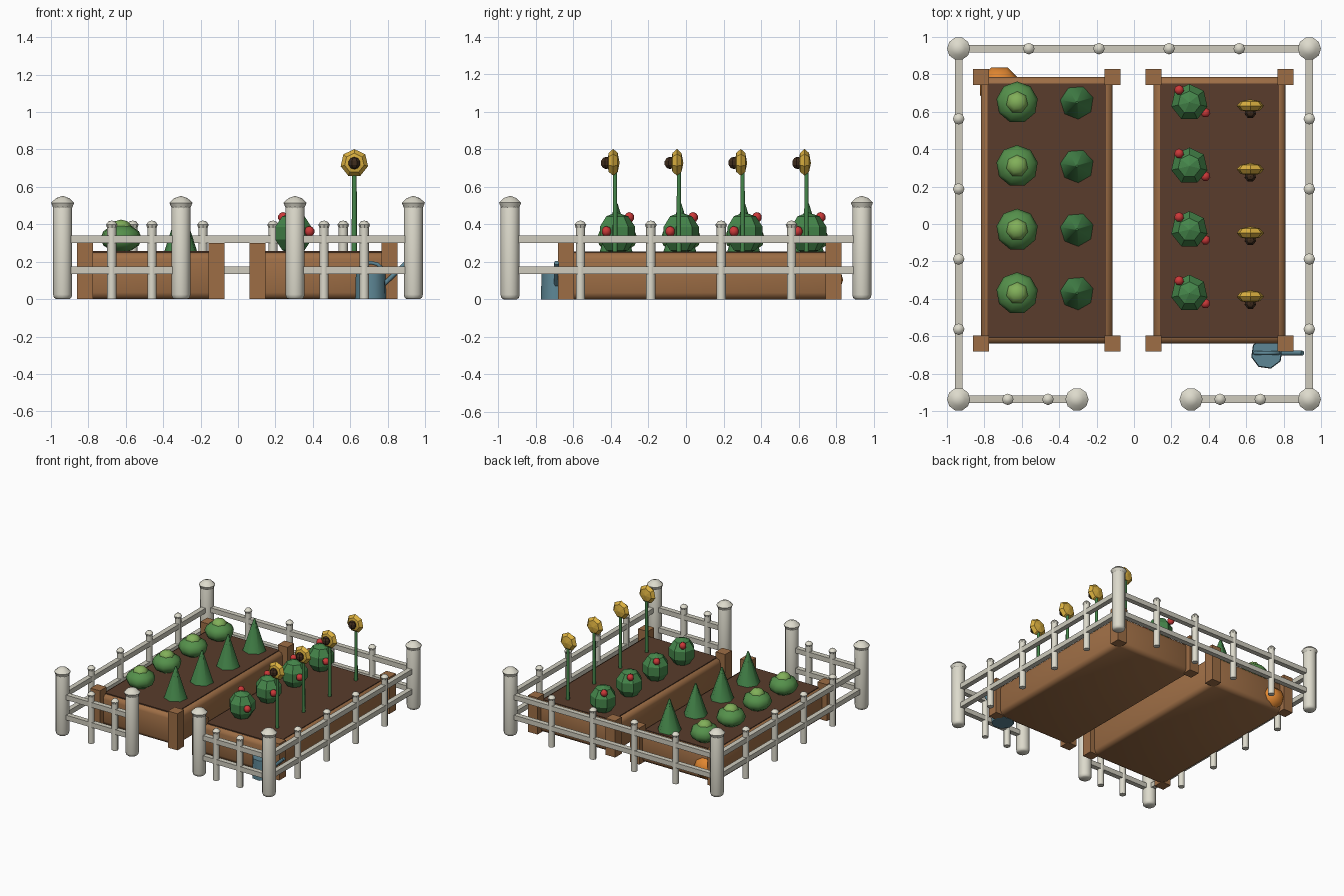
import bpy, bmesh
from math import pi, sin, cos, radians
from mathutils import Vector, Matrix

if "Cube" in bpy.data.objects:
    bpy.data.objects.remove(bpy.data.objects["Cube"])


def mat(name, r, g, b):
    m = bpy.data.materials.new(name)
    m.diffuse_color = (r, g, b, 1)
    m.use_nodes = True
    m.node_tree.nodes["Principled BSDF"].inputs["Base Color"].default_value = m.diffuse_color
    return m


PAINT = mat("paint", .72, .70, .60)
RAIL = mat("rail_paint", .62, .60, .51)
WOOD = mat("wood", .34, .155, .06)
SOIL = mat("soil", .10, .045, .025)
LEAF = mat("leaf", .06, .24, .07)
CABBAGE = mat("cabbage_green", .09, .28, .07)
HEART = mat("cabbage_heart", .22, .43, .10)
RED = mat("red", .6, .04, .04)
YELLOW = mat("yellow", .70, .43, .05)
DARK = mat("seed_brown", .05, .025, .012)
ORANGE = mat("orange", .75, .24, .03)
BLUE = mat("can_blue", .11, .24, .30)


def finish(name, bm, material, smooth=None):
    bmesh.ops.recalc_face_normals(bm, faces=bm.faces[:])
    me = bpy.data.meshes.new(name)
    bm.to_mesh(me)
    bm.free()
    me.materials.append(material)
    ob = bpy.data.objects.new(name, me)
    bpy.context.collection.objects.link(ob)
    if smooth:
        bpy.ops.object.select_all(action='DESELECT')
        ob.select_set(True)
        bpy.context.view_layer.objects.active = ob
        bpy.ops.object.shade_smooth_by_angle(angle=radians(smooth))
    return ob


def box(name, lo, hi, material, bevel=0):
    lo, hi = Vector(lo), Vector(hi)
    bm = bmesh.new()
    bmesh.ops.create_cube(bm, size=1, matrix=Matrix.Translation((lo + hi) / 2)
                          @ Matrix.Diagonal((*(hi - lo), 1)))
    if bevel:
        bmesh.ops.bevel(bm, geom=bm.edges[:], offset=bevel, segments=2,
                        profile=.5, affect='EDGES')
    return finish(name, bm, material, 50 if bevel else None)


def lathe(name, loc, profile, sides, material, smooth=None, phase=0):
    """Revolve (radius, z) points about the vertical axis."""
    bm = bmesh.new()
    rings = []
    for r, z in profile:
        n = sides if r > 0 else 1
        rings.append([bm.verts.new((loc[0] + r * cos(phase + 2 * pi * i / sides),
                                    loc[1] + r * sin(phase + 2 * pi * i / sides),
                                    loc[2] + z)) for i in range(n)])
    for a, b in zip(rings, rings[1:]):
        for i in range(sides):
            j = (i + 1) % sides
            f = [a[i % len(a)], a[j % len(a)], b[j % len(b)], b[i % len(b)]]
            bm.faces.new(list(dict.fromkeys(f)))
    for ring in (rings[0], rings[-1]):
        if len(ring) > 1:
            bm.faces.new(ring)
    return finish(name, bm, material, smooth)


def ball(name, loc, size, material, seg=7, rings=5, smooth=None, rot=None):
    bm = bmesh.new()
    m = Matrix.Translation(loc) @ Matrix.Diagonal((*size, 1)) @ (rot or Matrix())
    bmesh.ops.create_uvsphere(bm, u_segments=seg, v_segments=rings, radius=1, matrix=m)
    return finish(name, bm, material, smooth)


def rod(name, pts, r, material, sides=6):
    """Tube through a short list of points."""
    cu = bpy.data.curves.new(name, 'CURVE')
    cu.dimensions = '3D'
    cu.bevel_depth, cu.bevel_resolution, cu.use_fill_caps = r, 1, True
    sp = cu.splines.new('POLY')
    sp.points.add(len(pts) - 1)
    for p, q in zip(sp.points, pts):
        p.co = (*q, 1)
    cu.materials.append(material)
    ob = bpy.data.objects.new(name, cu)
    bpy.context.collection.objects.link(ob)


# Fence: posts, pickets and rails, with a gap at the front
E, G = .9375, .305
for x, y in [(-E, -E), (E, -E), (-E, E), (E, E), (-G, -E), (G, -E)]:
    lathe("fence_post", (x, y, 0), [(.036, 0), (.047, .008), (.051, .025), (.051, .49),
                                    (.047, .5)], 12, PAINT, 50)
    lathe("post_cap", (x, y, 0), [(.048, .482), (.062, .515), (.035, .54), (0, .552)],
          10, PAINT, 40)

spots = [(s * t, E) for s in (-1, 1) for t in (.1875, .5625)]
spots += [(s * E, t * u) for s in (-1, 1) for u in (-1, 1) for t in (.1875, .5625)]
spots += [(s * t, -E) for s in (-1, 1) for t in (.46, .675)]
for x, y in spots:
    lathe("fence_picket", (x, y, 0), [(.025, 0), (.025, .385)], 8, PAINT, 50)
    lathe("picket_cap", (x, y, 0), [(.024, .378), (.031, .398), (.018, .415), (0, .42)],
          8, PAINT, 40)

h = .02
for z in (.155, .32):
    box("back_rail", (-E, E - h, z - h), (E, E + h, z + h), RAIL)
    for s in (-1, 1):
        box("side_rail", (s * E - h, -E, z - h), (s * E + h, E, z + h), RAIL)
        a, b = sorted((s * E, s * G))
        box("front_rail", (a, -E - h, z - h), (b, -E + h, z + h), RAIL)

# Raised beds with corner posts and soil
Y0, Y1 = -.64, .787
for x0, x1 in ((-.818, -.115), (.105, .81)):
    box("planter_bed", (x0, Y0, 0), (x1, Y1, .25), WOOD, .035)
    box("soil", (x0 + .035, Y0 + .03, .12), (x1 - .035, Y1 - .037, .256), SOIL)
    for x in (x0, x1):
        for y in (Y0, Y1):
            box("bed_corner", (x - .043, y - .043, 0), (x + .043, y + .043, .3), WOOD)

# Four rows of crops
for i in range(4):
    y = .65 - .34 * i
    ball("cabbage", (-.625, y, .325), (.112, .112, .075), CABBAGE, 9, 6, 50)
    ball("cabbage_heart", (-.625, y, .375), (.062, .062, .05), HEART, 7, 5, 50)
    lathe("cone_shrub", (-.305, y, .25), [(.092, 0), (.006, .26)], 7, LEAF, 60, .3)
    ball("berry_bush", (.296, y, .352), (.104, .104, .112), LEAF, 7, 5)
    for dx, dy, z in ((-.055, .067, .437), (.086, -.055, .362)):
        ball("berry", (.296 + dx, y + dy, z), (.028,) * 3, RED, 7, 5, 60)
    lathe("sunflower_stem", (.622, y - .008, .24), [(.015, 0), (.012, .48)], 6, LEAF, 60)
    ball("sunflower_head", (.622, y - .018, .727), (.075, .034, .075), YELLOW, 7, 4,
         None, Matrix.Rotation(pi / 2, 4, 'X'))
    ball("sunflower_centre", (.622, y - .055, .727), (.033,) * 3, DARK, 7, 5)

# Pumpkin tucked into the back left corner
ball("pumpkin", (-.72, .733, .105), (.113, .113, .095), ORANGE, 8, 6, 50,
     Matrix.Rotation(pi / 8, 4, 'Z'))

# Watering can at the front right corner
cx, cy = .71, -.69
lathe("watering_can", (cx, cy, 0), [(.086, 0), (.082, .16)], 8, BLUE, 50, .25)
rod("can_spout", [(cx + .06, cy, .07), (cx + .19, cy, .195)], .014, BLUE)
rod("can_handle", [(cx + .07 * cos(pi * k / 6), cy, .135 + .06 * sin(pi * k / 6))
                   for k in range(7)], .011, BLUE)
